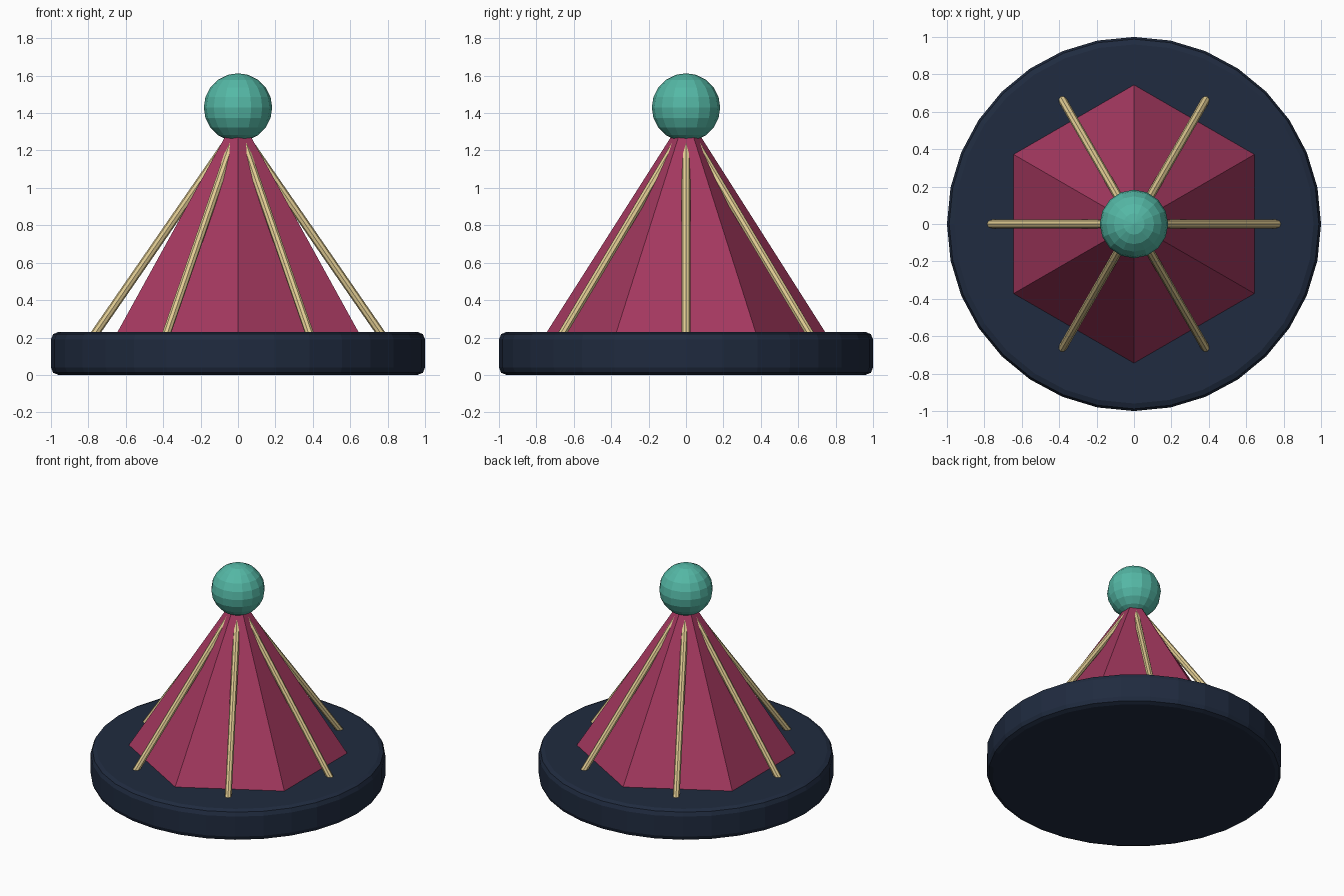
import bpy, math
from mathutils import Vector

if "Cube" in bpy.data.objects:
    bpy.data.objects.remove(bpy.data.objects["Cube"])


def material(name, rgb):
    m = bpy.data.materials.new(name)
    m.diffuse_color = (*rgb, 1)
    m.use_nodes = True
    m.node_tree.nodes["Principled BSDF"].inputs["Base Color"].default_value = m.diffuse_color
    return m


navy = material("navy", (0.014, 0.024, 0.05))
crimson = material("crimson", (0.37, 0.04, 0.115))
straw = material("straw", (0.75, 0.6, 0.29))
teal = material("teal", (0.09, 0.48, 0.38))


def finish(name, mat):
    ob = bpy.context.object
    ob.name = name
    ob.data.materials.append(mat)
    return ob


# Round base with a softened rim
bpy.ops.mesh.primitive_cylinder_add(vertices=32, radius=1, depth=0.23, location=(0, 0, 0.115))
base = finish("base", navy)
bevel = base.modifiers.new("rim", 'BEVEL')
bevel.width = 0.04
bevel.segments = 2
bevel.limit_method = 'ANGLE'
bevel.angle_limit = math.radians(40)

# Six-sided tent body, corners pointing front and back
bpy.ops.mesh.primitive_cone_add(vertices=6, radius1=0.75, radius2=0.05, depth=1.1,
                                location=(0, 0, 0.77))
finish("tent_body", crimson)

# Leaning poles, one over the middle of each tent face
for i in range(6):
    a = math.radians(60 * i)
    out = Vector((math.cos(a), math.sin(a), 0))
    low = out * 0.772 + Vector((0, 0, 0.21))
    high = out * 0.025 + Vector((0, 0, 1.29))
    d = high - low
    bpy.ops.mesh.primitive_cylinder_add(vertices=8, radius=0.023, depth=d.length,
                                        location=(low + high) / 2,
                                        rotation=d.to_track_quat('Z', 'Y').to_euler())
    finish(f"pole_{i + 1}", straw)

# Faceted ball on the peak
bpy.ops.mesh.primitive_uv_sphere_add(segments=16, ring_count=10, radius=0.183,
                                     location=(0, 0, 1.43))
finish("finial_ball", teal)
